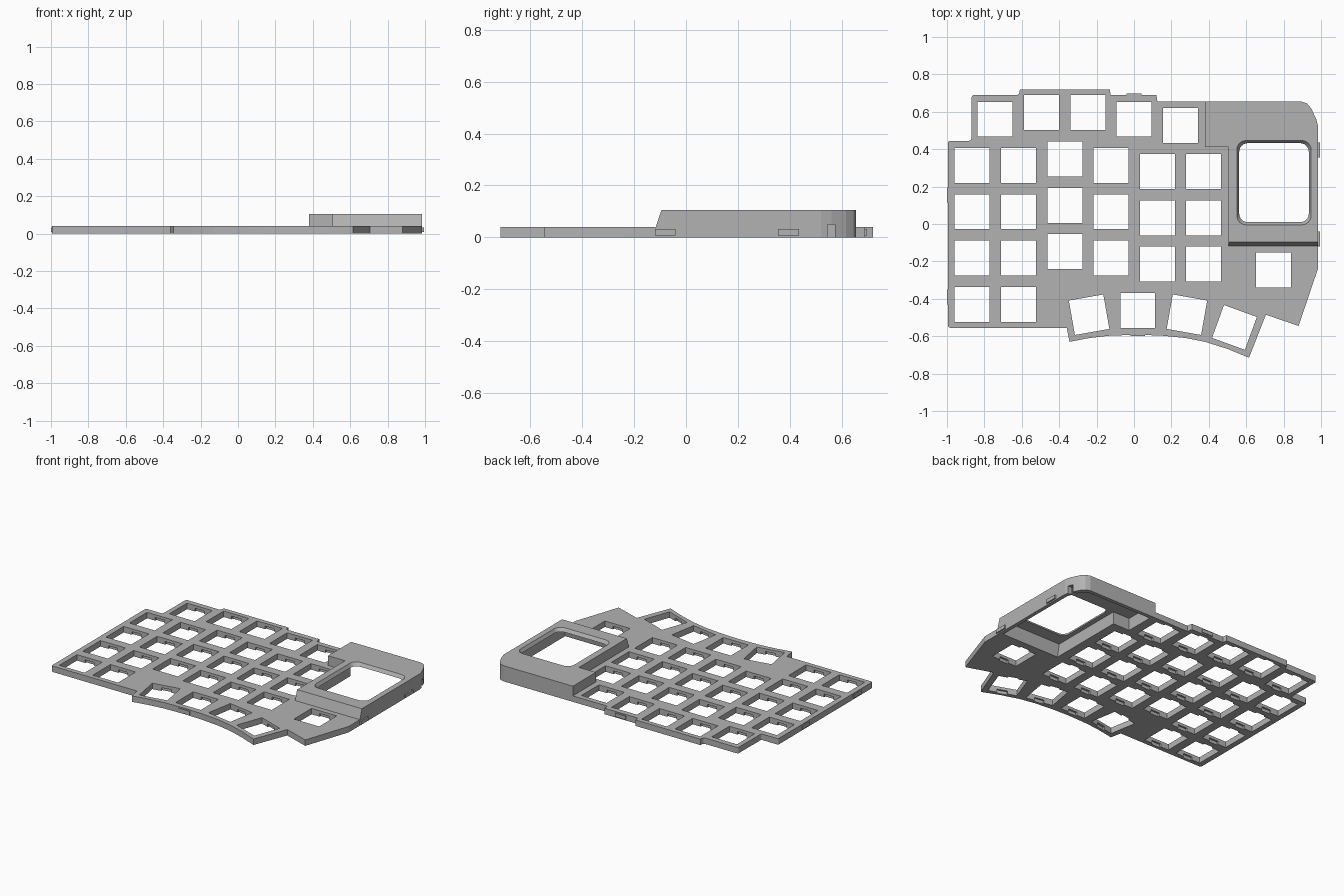
import bpy, bmesh
from math import radians
from mathutils import Matrix, Vector

cube = bpy.data.objects.get("Cube")
if cube:
    bpy.data.objects.remove(cube, do_unlink=True)

grey = bpy.data.materials.new("plain grey")
grey.use_nodes = True
COLOUR = (0.45, 0.45, 0.45, 1)
grey.diffuse_color = COLOUR
grey.node_tree.nodes["Principled BSDF"].inputs["Base Color"].default_value = COLOUR


def prism(bm, points, z0, z1, round_rule=None, radius=0.01, segments=3):
    """Extrude an outline from z0 to z1; returns the top vertices."""
    part = bmesh.new()
    verts = [part.verts.new((x, y, z0)) for x, y in points]
    part.faces.new(verts)
    if round_rule:
        corners = [v for v in verts if round_rule(v.co)]
        bmesh.ops.bevel(part, geom=corners, offset=radius, segments=segments,
                        profile=0.5, affect='VERTICES')
    loop = [v.co.copy() for v in part.faces[:][0].verts]
    part.free()
    low = [bm.verts.new(p) for p in loop]
    high = [bm.verts.new((p.x, p.y, z1)) for p in loop]
    bm.faces.new(low)
    bm.faces.new(high)
    for i in range(len(low)):
        j = (i + 1) % len(low)
        bm.faces.new((low[i], low[j], high[j], high[i]))
    bmesh.ops.recalc_face_normals(bm, faces=bm.faces[:])
    return high


def rect(x0, x1, y0, y1):
    return [(x0, y0), (x1, y0), (x1, y1), (x0, y1)]


def finish(bm, name):
    mesh = bpy.data.meshes.new(name)
    bm.to_mesh(mesh)
    bm.free()
    mesh.materials.append(grey)
    obj = bpy.data.objects.new(name, mesh)
    bpy.context.collection.objects.link(obj)
    return obj


def combine(target, tool, operation):
    """Apply an exact boolean and discard the tool object."""
    mod = target.modifiers.new("cut", 'BOOLEAN')
    mod.object, mod.operation, mod.solver = tool, operation, 'EXACT'
    graph = bpy.context.evaluated_depsgraph_get()
    mesh = bpy.data.meshes.new_from_object(target.evaluated_get(graph))
    target.modifiers.clear()
    target.data = mesh
    bpy.data.objects.remove(tool, do_unlink=True)


# Key plate
THICK, TOP = 0.04, 0.105
shoulder = [(0.985, 0.52), (0.975, 0.56), (0.948, 0.617), (0.925, 0.645), (0.895, 0.655)]
outline = [(-0.995, -0.555), (-0.36, -0.555), (-0.345, -0.63), (-0.24, -0.61),
           (-0.13, -0.597), (0.02, -0.592), (0.15, -0.597), (0.28, -0.61),
           (0.38, -0.63), (0.5, -0.668), (0.615, -0.715), (0.705, -0.485),
           (0.88, -0.545), (0.985, -0.235)] + shoulder + [
           (0.125, 0.655), (0.12, 0.69), (-0.125, 0.69), (-0.13, 0.72),
           (-0.61, 0.72), (-0.615, 0.69), (-0.868, 0.69), (-0.87, 0.445),
           (-0.995, 0.445)]
bm = bmesh.new()
prism(bm, outline, 0, THICK, lambda p: p.x < -0.6 and abs(p.y) < 0.7, 0.012)
plate = finish(bm, "key_plate")

# Raised display housing with a sloping front
bm = bmesh.new()
top = prism(bm, [(0.505, -0.12), (0.985, -0.12)] + shoulder +
            [(0.38, 0.655), (0.38, 0.412), (0.505, 0.412)], 0.03, TOP)
for v in top:
    if v.co.y < 0:
        v.co.y += 0.025
combine(plate, finish(bm, "housing"), 'UNION')

# Hollow under the housing
bm = bmesh.new()
top = prism(bm, [(0.53, -0.095), (0.96, -0.095), (0.96, 0.515), (0.925, 0.6),
                 (0.885, 0.63), (0.405, 0.63), (0.405, 0.437), (0.53, 0.437)],
            -0.02, 0.083)
for v in top:
    if v.co.y < 0:
        v.co.y += 0.02
combine(plate, finish(bm, "hollow"), 'DIFFERENCE')

# Display window, narrowing downward
bm = bmesh.new()
top = prism(bm, rect(0.567, 0.93, 0.015, 0.427), 0.075, 0.11, lambda p: True, 0.045, 6)
centre = Vector((0.749, 0.222))
for v in top:
    v.co.x = centre.x + (v.co.x - centre.x) * 1.11
    v.co.y = centre.y + (v.co.y - centre.y) * 1.11
combine(plate, finish(bm, "window"), 'DIFFERENCE')

# Key positions: columns, back row, then the angled thumb row
PITCH, HALF = 0.2475, 0.0935
columns = [(0.313, 4), (0.313, 4), (0.347, 3), (0.313, 3), (0.28, 3), (0.28, 3)]
keys = [(-0.865 + i * PITCH, y - r * PITCH, 0)
        for i, (y, n) in enumerate(columns) for r in range(n)]
keys += [(-0.742 + i * PITCH, y, 0) for i, y in enumerate((0.56, 0.595, 0.595, 0.56, 0.527))]
keys += [(-0.24, -0.485, 10), (0.02, -0.463, 0), (0.283, -0.485, -10),
         (0.537, -0.553, -20), (0.745, -0.245, 0)]


def key_cutter(name, half_x, half_y, z0, z1):
    bm = bmesh.new()
    for x, y, angle in keys:
        turn = Matrix.Rotation(radians(angle), 2)
        corners = [turn @ Vector(c) + Vector((x, y))
                   for c in rect(-half_x, half_x, -half_y, half_y)]
        prism(bm, corners, z0, z1)
    return finish(bm, name)


# Square openings and the clip notches beneath their front and back edges
combine(plate, key_cutter("openings", HALF, HALF, -0.02, 0.06), 'DIFFERENCE')
combine(plate, key_cutter("notches", 0.034, HALF + 0.012, -0.02, 0.021), 'DIFFERENCE')

# Cable slot in the rounded corner
bm = bmesh.new()
prism(bm, rect(0.9, 1.1, 0.545, 0.575), -0.02, 0.05)
combine(plate, finish(bm, "slot"), 'DIFFERENCE')

# Small snap tabs around the rim
tabs = {"left_rear_tab": rect(0.97, 0.995, 0.355, 0.435),
        "left_front_tab": rect(0.97, 0.995, -0.12, -0.04),
        "right_rear_tab": rect(-1.0, -0.985, 0.115, 0.195),
        "right_front_tab": rect(-1.0, -0.985, -0.43, -0.35),
        "back_tab": rect(-0.04, 0.04, 0.68, 0.697),
        "front_tab": rect(-0.02, 0.06, -0.599, -0.585)}
for name, shape in tabs.items():
    bm = bmesh.new()
    prism(bm, shape, 0.008, 0.032)
    finish(bm, name)
